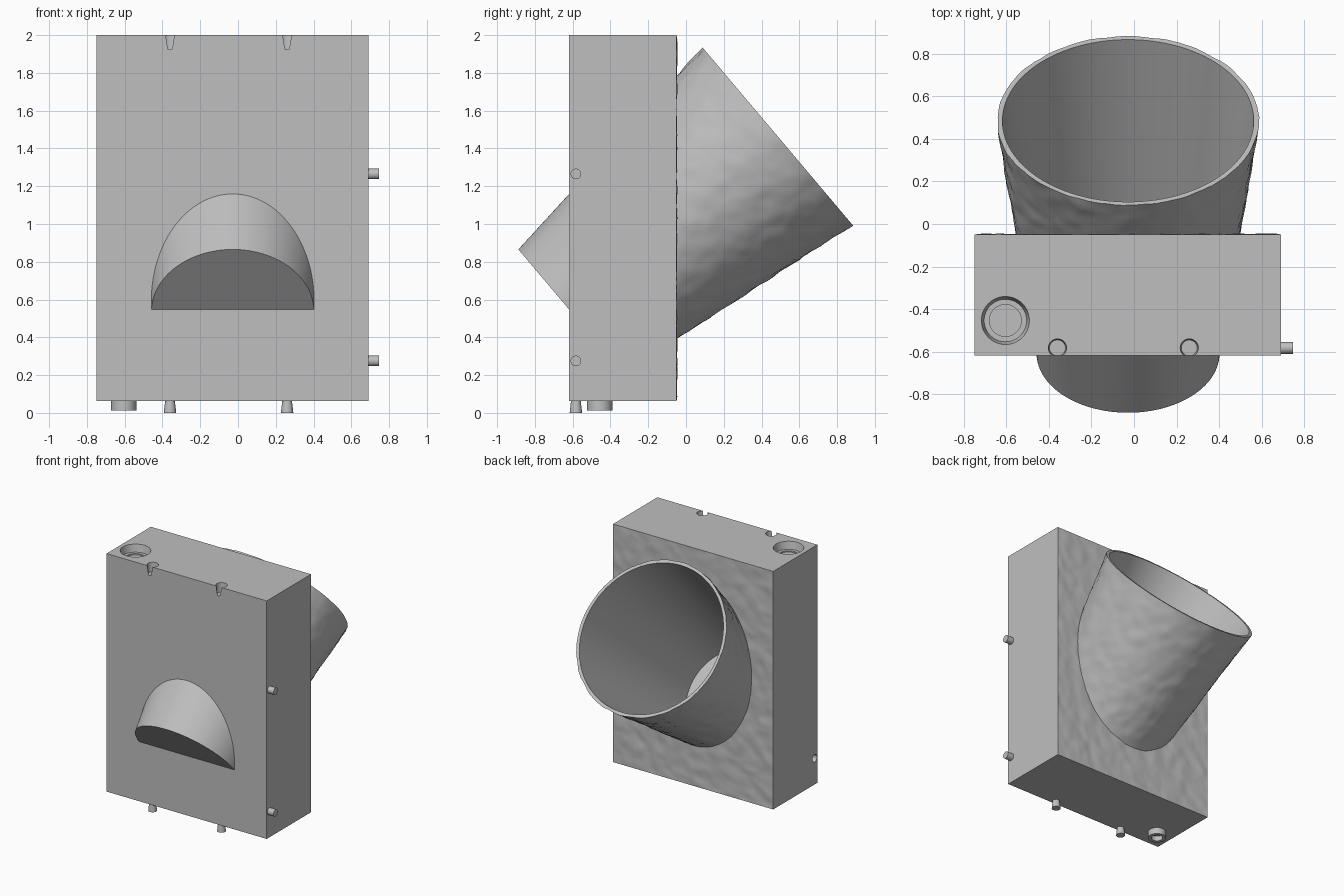
import bpy, bmesh, math
from mathutils import Vector, Matrix, noise

if "Cube" in bpy.data.objects:
    bpy.data.objects.remove(bpy.data.objects["Cube"])

grey = bpy.data.materials.new("plain_grey")
grey.use_nodes = True
grey.diffuse_color = (0.52, 0.52, 0.52, 1)
grey.node_tree.nodes["Principled BSDF"].inputs["Base Color"].default_value = (0.52, 0.52, 0.52, 1)

LEFT, RIGHT, FRONT, BACK, BOTTOM, TOP = -0.75, 0.692, -0.619, -0.05, 0.063, 2.0
PEG_Y = -0.583
UP, SIDE = Vector((0, 0, 1)), Vector((1, 0, 0))
parts = []


def rough(p):
    """Uneven hand-finished surface height at a point."""
    return 0.006 * noise.noise(p * 11) + 0.003 * noise.noise(p * 26)


def add_object(name, bm):
    bmesh.ops.recalc_face_normals(bm, faces=bm.faces)
    mesh = bpy.data.meshes.new(name)
    bm.to_mesh(mesh)
    bm.free()
    mesh.materials.append(grey)
    obj = bpy.data.objects.new(name, mesh)
    bpy.context.collection.objects.link(obj)
    parts.append(obj)
    return obj


def lathe(name, profile, origin, axis=UP, steps=32, shape=None):
    """Turn a (radius, height) profile around an axis."""
    bm = bmesh.new()
    verts = [bm.verts.new((r, 0, h)) for r, h in profile]
    edges = [bm.edges.new(pair) for pair in zip(verts, verts[1:])]
    bmesh.ops.spin(bm, geom=verts + edges, axis=UP, cent=(0, 0, 0),
                   angle=math.tau, steps=steps)
    bmesh.ops.remove_doubles(bm, verts=bm.verts, dist=0.0001)
    matrix = Matrix.Translation(origin) @ axis.to_track_quat('Z', 'Y').to_matrix().to_4x4()
    if shape:
        shape(bm, matrix)
    bm.transform(matrix)
    return add_object(name, bm)


def cut(target, cutter):
    mod = target.modifiers.new("cut", 'BOOLEAN')
    mod.operation, mod.solver, mod.object = 'DIFFERENCE', 'EXACT', cutter
    bpy.context.view_layer.objects.active = target
    bpy.ops.object.modifier_apply(modifier=mod.name)
    parts.remove(cutter)
    bpy.data.objects.remove(cutter)


# Housing block with an uneven back face
bm = bmesh.new()
bmesh.ops.create_grid(bm, x_segments=64, y_segments=84, size=0.5)
for v in bm.verts:
    edge = max(abs(v.co.x), abs(v.co.y)) > 0.499
    v.co = Vector((LEFT + (v.co.x + 0.5) * (RIGHT - LEFT), BACK,
                   BOTTOM + (v.co.y + 0.5) * (TOP - BOTTOM)))
    if not edge:
        v.co.y += rough(v.co)
rim = [e for e in bm.edges if e.is_boundary]
sides = bmesh.ops.extrude_edge_only(bm, edges=rim)["geom"]
for v in sides:
    if isinstance(v, bmesh.types.BMVert):
        v.co.y = FRONT
bmesh.ops.contextual_create(bm, geom=[e for e in bm.edges if e.is_boundary])
housing = add_object("housing", bm)

# Slanted tapered cup running through the housing
base = Vector((-0.028, -0.61, 0.537))
slant = Vector((0, 0.764, 0.646)).normalized()
R0, R1, LENGTH, WALL = 0.43, 0.615, 1.435, 0.024


def outer_radius(h):
    return R0 + (R1 - R0) * h / LENGTH


def roughen_outside(bm, matrix):
    for v in bm.verts:
        r = v.co.xy.length
        p = matrix @ v.co
        if r > outer_radius(v.co.z) - 0.005 and p.y > BACK + 0.02:
            scale = 1 + rough(p) / r
            v.co.x *= scale
            v.co.y *= scale


rows = 56
wall = [(outer_radius(LENGTH * i / rows), LENGTH * i / rows) for i in range(rows + 1)]
lathe("slanted_cup",
      [(0, 0)] + wall + [(R1 - WALL, LENGTH), (R0 - WALL, WALL), (0, WALL)],
      base, slant, 144, roughen_outside)
half = WALL / 2
cut(housing, lathe("cup_cutter",
                   [(0, half), (R0 - half, half), (R1 - half, LENGTH), (0, LENGTH)],
                   base, slant, 144))

# Tapered pegs below with matching notches on top
for i, x in enumerate((-0.36, 0.26)):
    lathe(f"bottom_peg_{i + 1}", [(0, 0), (0.033, 0), (0.025, 0.07), (0, 0.07)], (x, PEG_Y, 0))
    cut(housing, lathe("notch_cutter", [(0, 0), (0.0375, 0), (0.0435, 0.085), (0, 0.085)],
                       (x, PEG_Y, 1.925)))

# Side pegs with matching sockets on the opposite side
for i, z in enumerate((0.275, 1.265)):
    lathe(f"side_peg_{i + 1}", [(0, 0), (0.028, 0), (0.028, 0.075), (0, 0.075)],
          (RIGHT - 0.02, PEG_Y, z), SIDE)
    cut(housing, lathe("socket_cutter", [(0, 0), (0.03, 0), (0.03, 0.08), (0, 0.08)],
                       (LEFT - 0.02, PEG_Y, z), SIDE))

# Hollow stud below and stepped round recess on top
lathe("bottom_stud", [(0, 0.04), (0.042, 0.04), (0.042, 0), (0.067, 0), (0.067, 0.06), (0, 0.06)],
      (-0.605, -0.457, 0.013), steps=48)
cut(housing, lathe("recess_cutter",
                   [(0, 0), (0.075, 0), (0.075, 0.01), (0.1, 0.01), (0.115, 0.08), (0, 0.08)],
                   (-0.605, -0.454, 1.93), steps=48))

# Smooth shading with crisp corners
bpy.ops.object.select_all(action='DESELECT')
for obj in parts:
    obj.select_set(True)
bpy.context.view_layer.objects.active = housing
bpy.ops.object.shade_smooth_by_angle(angle=math.radians(30))
